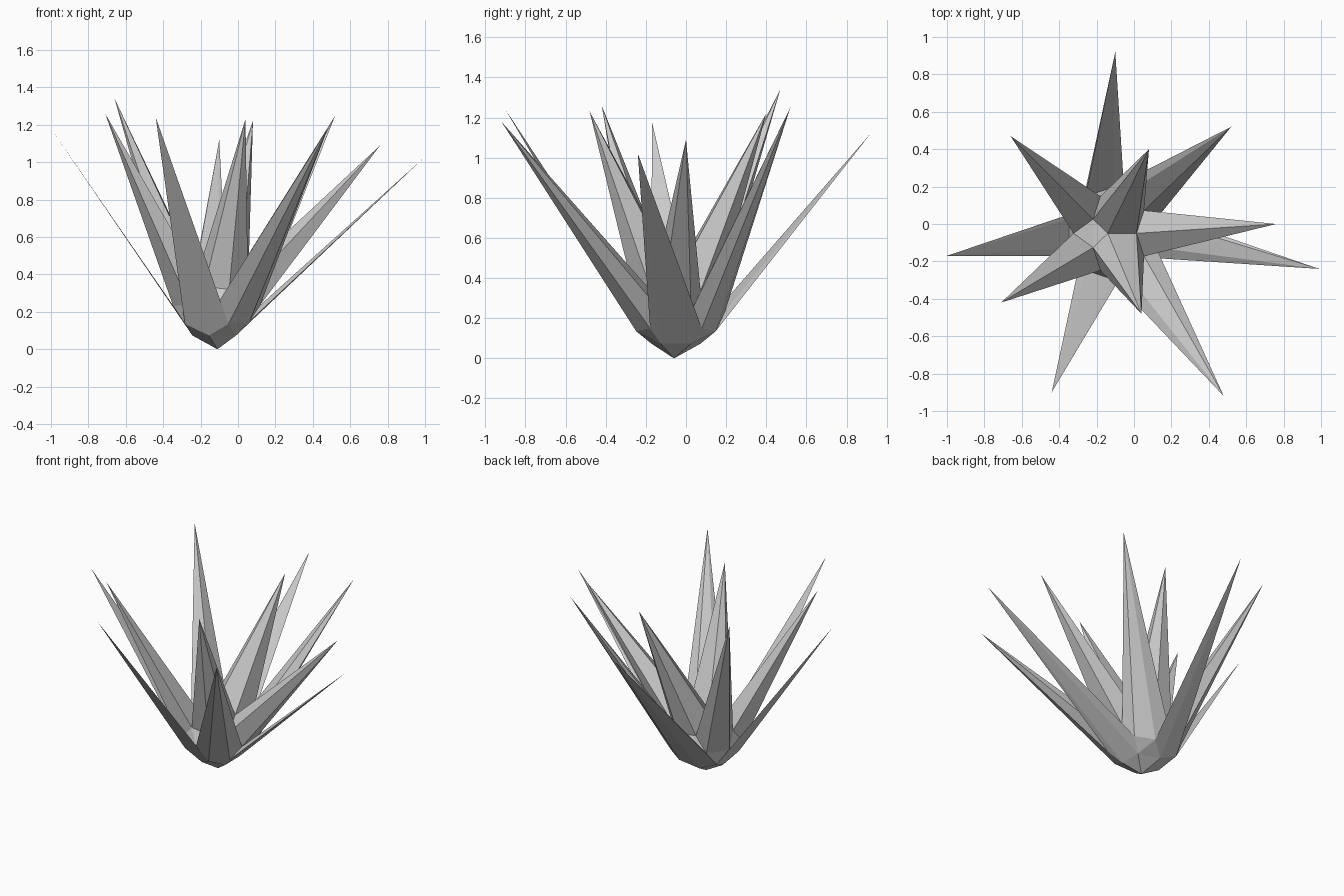
import bpy, bmesh
from math import radians, sin, cos
from mathutils import Vector

if "Cube" in bpy.data.objects:
    bpy.data.objects.remove(bpy.data.objects["Cube"])

# Low-poly rounded core
bm = bmesh.new()
bmesh.ops.create_icosphere(bm, subdivisions=2, radius=1.0)

# Latitudes of the core's vertex rings
RING, UPPER, MID = 58.28, 26.57, 31.72

# Each spike: (latitude, azimuth) of the core vertex, then its tip
spikes = [
    (RING, 72, (0.08, 0.40, 1.22)),
    (RING, -72, (0.04, -0.48, 1.23)),
    (UPPER, 0, (0.76, 0.00, 1.09)),
    (UPPER, 144, (-0.66, 0.47, 1.34)),
    (UPPER, -144, (-0.71, -0.42, 1.26)),
    (0, 54, (0.52, 0.52, 1.25)),
    (0, -54, (0.48, -0.92, 1.18)),
    (-MID, 0, (0.99, -0.24, 1.02)),
    (-UPPER, 108, (-0.10, 0.92, 1.12)),
    (-UPPER, 180, (-1.00, -0.17, 1.18)),
    (-UPPER, -108, (-0.44, -0.90, 1.24)),
    # bottom point and top hollow
    (-90, 0, (-0.11, -0.06, 0.00)),
    (90, 0, (-0.14, -0.05, 0.43)),
]


def core_vertex(lat, az):
    lat, az = radians(lat), radians(az)
    d = Vector((cos(lat) * cos(az), cos(lat) * sin(az), sin(lat)))
    return min(bm.verts, key=lambda v: (v.co - d).length)


pulled = [(core_vertex(lat, az), Vector(tip)) for lat, az, tip in spikes]

# Place the core, then pull the chosen vertices out to the tips
for v in bm.verts:
    v.co = Vector((-0.115 + 0.245 * v.co.x, -0.05 + 0.245 * v.co.y, 0.235 + 0.19 * v.co.z))
for v, tip in pulled:
    v.co = tip

mesh = bpy.data.meshes.new("spiky_plant")
bm.to_mesh(mesh)
bm.free()
plant = bpy.data.objects.new("spiky_plant", mesh)
bpy.context.collection.objects.link(plant)
